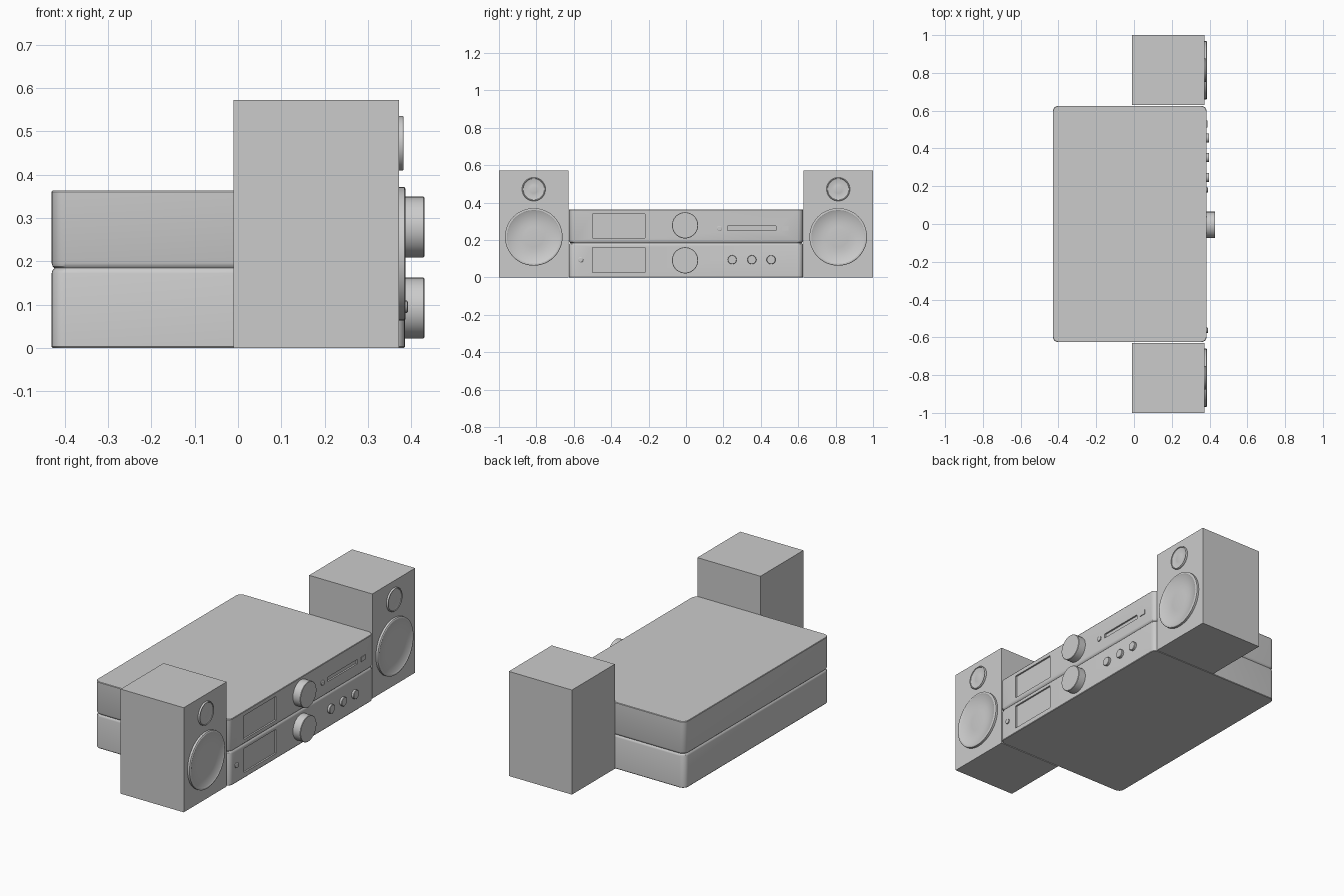
import bpy, bmesh, math
from mathutils import Vector

old = bpy.data.objects.get("Cube")
if old:
    bpy.data.objects.remove(old, do_unlink=True)

BODY_X = 0.385      # front panel plane
CAB_X = 0.372       # speaker baffle plane


def finish(name, bm, smooth=True):
    bmesh.ops.recalc_face_normals(bm, faces=bm.faces)
    mesh = bpy.data.meshes.new(name)
    bm.to_mesh(mesh)
    bm.free()
    obj = bpy.data.objects.new(name, mesh)
    bpy.context.collection.objects.link(obj)
    if smooth:
        bpy.ops.object.select_all(action="DESELECT")
        obj.select_set(True)
        bpy.context.view_layer.objects.active = obj
        bpy.ops.object.shade_smooth_by_angle(angle=math.radians(30))
    return obj


def box(name, lo, hi):
    bm = bmesh.new()
    bmesh.ops.create_cube(bm, size=1)
    lo, hi = Vector(lo), Vector(hi)
    for v in bm.verts:
        v.co = (lo + hi) / 2 + v.co * (hi - lo)
    return finish(name, bm, smooth=False)


def loft(bm, rings):
    loops = [[bm.verts.new(p) for p in ring] for ring in rings]
    for a, b in zip(loops, loops[1:]):
        for i in range(len(a)):
            j = (i + 1) % len(a)
            bm.faces.new((a[i], a[j], b[j], b[i]))
    bm.faces.new(loops[0])
    bm.faces.new(loops[-1])


def lathe(name, y, z, profile, sides=48):
    """Spin (x, radius) pairs about an axis along x."""
    bm = bmesh.new()
    angles = [2 * math.pi * i / sides for i in range(sides)]
    loft(bm, [[(x, y + r * math.cos(a), z + r * math.sin(a)) for a in angles]
              for x, r in profile])
    return finish(name, bm)


def rounded_outline(z, inset, radius=0.03, steps=6):
    x0, x1, hy = -0.43 + inset, BODY_X - inset, 0.626 - inset
    corners = [(x1, hy), (x0, hy), (x0, -hy), (x1, -hy)]
    points = []
    for k, (cx, cy) in enumerate(corners):
        sx, sy = (1 if cx > 0 else -1), (1 if cy > 0 else -1)
        for s in range(steps + 1):
            a = math.pi / 2 * (k + s / steps)
            points.append((cx - sx * radius + radius * math.cos(a),
                           cy - sy * radius + radius * math.sin(a), z))
    return points


# Two stacked units with a shallow seam between them
bm = bmesh.new()
levels = [(0, 0.002), (0.003, 0), (0.172, 0), (0.179, 0.002), (0.184, 0.007),
          (0.189, 0.002), (0.196, 0), (0.36, 0), (0.363, 0.002)]
loft(bm, [rounded_outline(z, inset) for z, inset in levels])
body = finish("stereo_body", bm)

# Recessed display windows and disc slot
recesses = {"upper_window": (-0.5, -0.22, 0.21, 0.34),
            "lower_window": (-0.5, -0.22, 0.028, 0.16),
            "disc_slot": (0.222, 0.482, 0.25, 0.274)}
for name, (y0, y1, z0, z1) in recesses.items():
    cutter = box(name + "_cutter", (BODY_X - 0.009, y0, z0), (BODY_X + 0.05, y1, z1))
    cutter.hide_render = True
    cutter.hide_set(True)
    cutter.display_type = "WIRE"
    mod = body.modifiers.new(name, "BOOLEAN")
    mod.operation = "DIFFERENCE"
    mod.solver = "EXACT"
    mod.object = cutter

# Front panel controls
back = BODY_X - 0.005
for name, z in (("upper_dial", 0.279), ("lower_dial", 0.092)):
    lathe(name, -0.005, z, [(back, 0.07), (0.428, 0.07), (0.43, 0.068)])
for i, y in enumerate((0.247, 0.352, 0.455)):
    lathe(f"small_knob_{i + 1}", y, 0.095,
          [(back, 0.024), (0.396, 0.024), (0.398, 0.022)], 24)
for name, y, z in (("power_button", -0.563, 0.095), ("eject_button", 0.18, 0.262)):
    lathe(name, y, z, [(back, 0.014), (0.39, 0.014), (0.392, 0.011)], 16)
box("square_button", (back, 0.512, 0.25), (0.389, 0.547, 0.275))

# Speakers on each side, with dished cones inside raised rims
for side, s in (("left", 1), ("right", -1)):
    ys = sorted((s * 0.629, s))
    box(side + "_speaker_cabinet", (-0.01, ys[0], 0), (CAB_X, ys[1], 0.572))
    y = s * 0.814
    for part, z, r, depth in (("woofer", 0.217, 0.154, 0.015),
                              ("tweeter", 0.472, 0.063, 0.01)):
        rim = CAB_X + depth
        floor = CAB_X + 0.002
        lathe(f"{side}_{part}", y, z,
              [(CAB_X - 0.004, r), (rim - 0.003, r), (rim, r * 0.97),
               (rim, r * 0.93), (rim - 0.003, r * 0.9), (floor, r * 0.53),
               (floor + 0.002, r * 0.35), (floor + 0.003, r * 0.12)])
